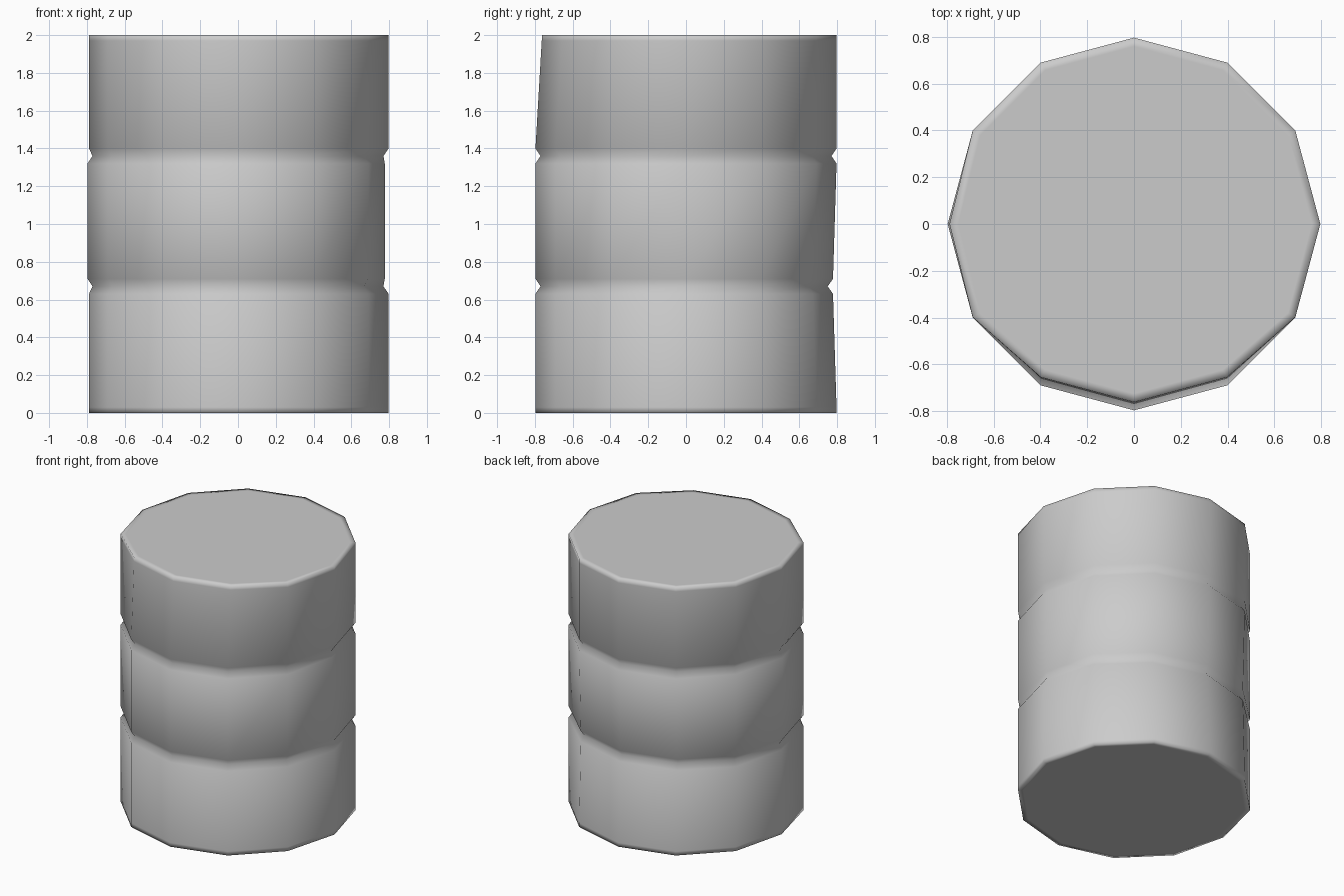
import bpy, bmesh, math

if "Cube" in bpy.data.objects:
    bpy.data.objects.remove(bpy.data.objects["Cube"])

N = 12
# (radius, height) profile with two pinched grooves and tight rim loops
PROFILE = [(0.76, 0.0), (0.797, 0.0), (0.797, 0.03),
           (0.797, 0.63), (0.77, 0.67), (0.797, 0.71),
           (0.797, 1.32), (0.77, 1.36), (0.797, 1.40),
           (0.797, 1.97), (0.797, 2.0), (0.76, 2.0)]


def dent(x, y, z, i):
    """Small knocks that make the barrel look worn."""
    if i in (8, 9, 10) and z > 1.4:              # front top rim pushed back
        y += 0.035 * (z - 1.4) / 0.6
    if i in (2, 3, 4) and z < 1.32:              # back, around lower groove
        y -= 0.02 * max(0, 1 - abs(z - 0.67) / 0.64)
    if i == 0 and 0.69 < z < 1.34:               # right side of middle band
        x -= 0.02
    if i == 6 and (z < 0.65 or z > 1.38):        # left side of outer bands
        x += 0.008
    return x, y, z


bm = bmesh.new()
rings = []
for r, z in PROFILE:
    rings.append([bm.verts.new(dent(r * math.cos(math.tau * i / N),
                                    r * math.sin(math.tau * i / N), z, i))
                  for i in range(N)])

# Walls
for a, b in zip(rings, rings[1:]):
    for i in range(N):
        j = (i + 1) % N
        bm.faces.new((a[i], a[j], b[j], b[i]))

# Lids
bm.faces.new(rings[0][::-1])
bm.faces.new(rings[-1])
for f in bm.faces:
    f.smooth = True
bmesh.ops.recalc_face_normals(bm, faces=bm.faces)

mesh = bpy.data.meshes.new("barrel")
bm.to_mesh(mesh)
bm.free()
barrel = bpy.data.objects.new("barrel", mesh)
bpy.context.collection.objects.link(barrel)
